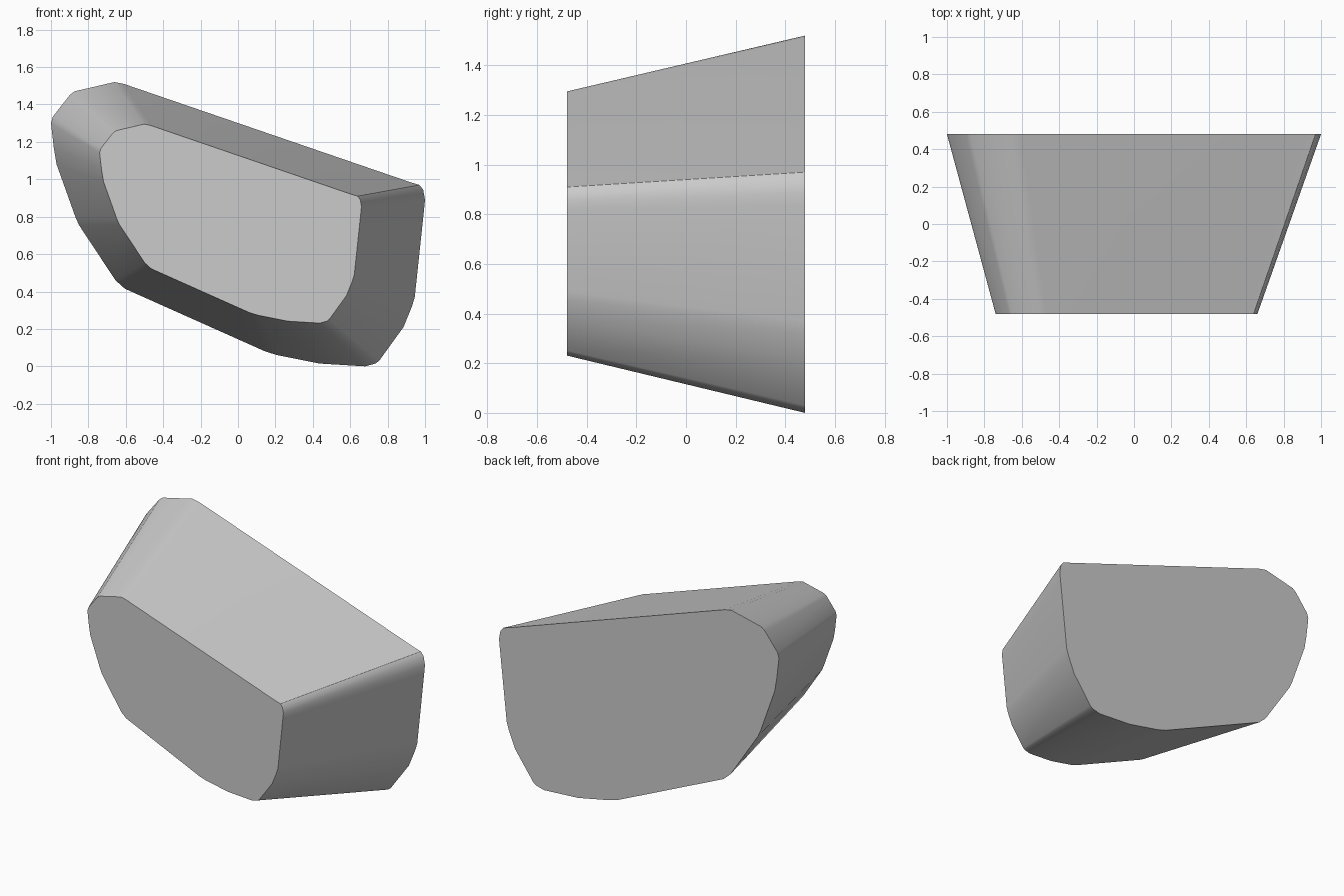
import bpy
import bmesh

if "Cube" in bpy.data.objects:
    bpy.data.objects.remove(bpy.data.objects["Cube"])

# Outline of the wide rear face (x, z), clockwise from the top corner
OUTLINE = [
    (-0.66, 1.52), (-0.61, 1.51), (0.92, 0.985), (0.97, 0.97), (0.99, 0.945),
    (1.0, 0.89), (0.995, 0.84), (0.945, 0.37), (0.93, 0.32), (0.885, 0.21),
    (0.755, 0.03), (0.735, 0.015), (0.68, 0.0), (0.435, 0.015), (0.21, 0.06),
    (0.145, 0.08), (-0.605, 0.415), (-0.655, 0.46), (-0.85, 0.755),
    (-0.87, 0.80), (-0.97, 1.08), (-0.985, 1.17), (-1.0, 1.30),
    (-0.99, 1.335), (-0.90, 1.45), (-0.875, 1.47),
]
HALF_DEPTH = 0.48
TAPER = 0.70                 # size of the front face relative to the rear
CENTRE_X, CENTRE_Z = -0.133, 0.77

grey = bpy.data.materials.new("grey")
grey.diffuse_color = (0.6, 0.6, 0.6, 1)
grey.use_nodes = True
grey.node_tree.nodes["Principled BSDF"].inputs["Base Color"].default_value = grey.diffuse_color


def ring(bm, y, scale):
    """Outline scaled about the taper centre, placed at depth y."""
    return [bm.verts.new((CENTRE_X + (x - CENTRE_X) * scale, y,
                          CENTRE_Z + (z - CENTRE_Z) * scale)) for x, z in OUTLINE]


# Tapered block: two flat caps joined by a band of side faces
bm = bmesh.new()
rear = ring(bm, HALF_DEPTH, 1.0)
front = ring(bm, -HALF_DEPTH, TAPER)
bm.faces.new(rear)
bm.faces.new(front)
n = len(OUTLINE)
for i in range(n):
    j = (i + 1) % n
    bm.faces.new((rear[i], rear[j], front[j], front[i]))
bmesh.ops.recalc_face_normals(bm, faces=bm.faces)

mesh = bpy.data.meshes.new("tapered_block")
bm.to_mesh(mesh)
bm.free()
mesh.materials.append(grey)
block = bpy.data.objects.new("tapered_block", mesh)
bpy.context.collection.objects.link(block)

# Smooth the rounded corners, keep the cap rims sharp
bpy.context.view_layer.objects.active = block
block.select_set(True)
bpy.ops.object.shade_smooth_by_angle(angle=0.5)
